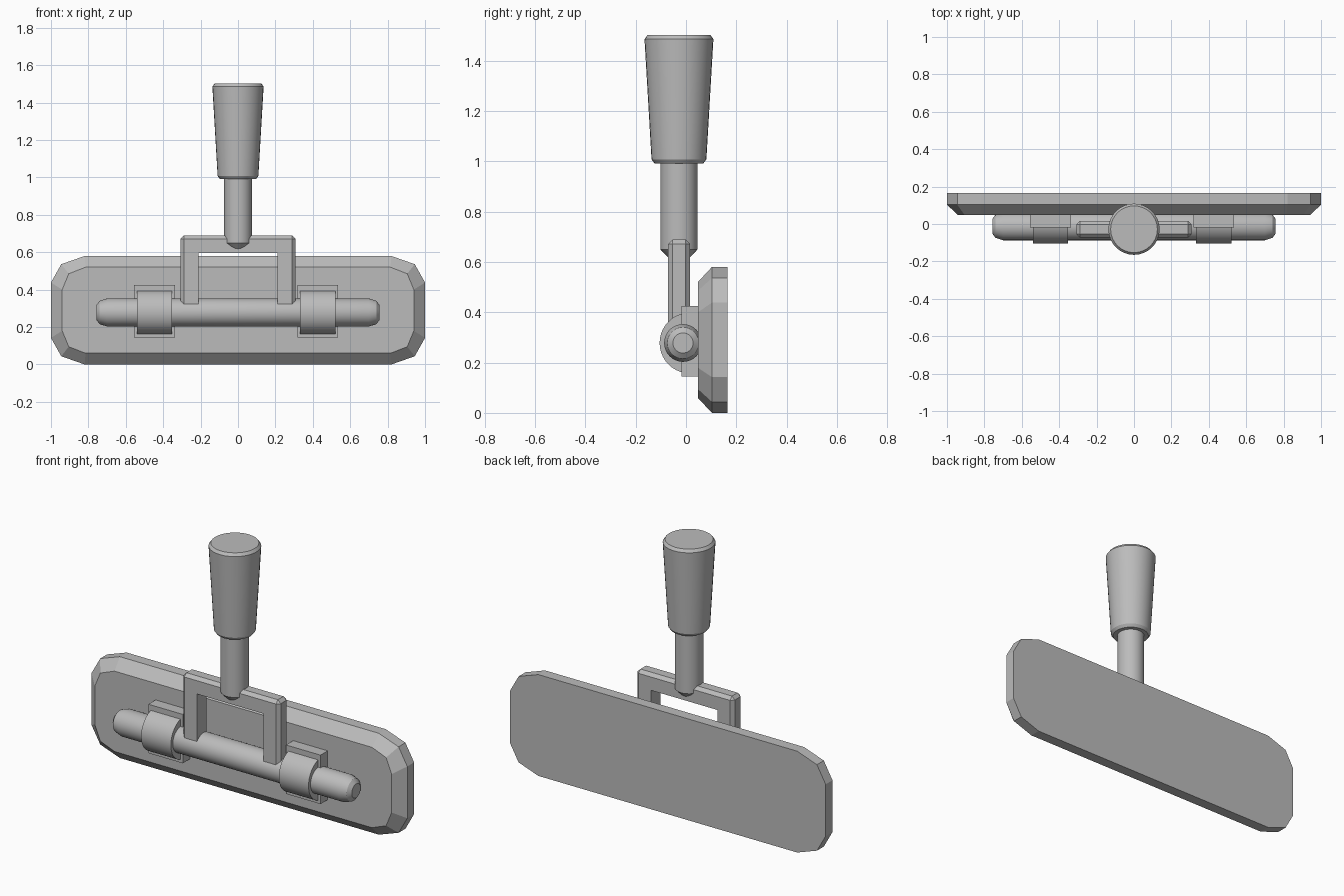
import bpy, bmesh
from math import sin, cos, pi, radians
from mathutils import Matrix

cube = bpy.data.objects.get("Cube")
if cube:
    bpy.data.objects.remove(cube, do_unlink=True)

GREY = (0.5, 0.5, 0.5, 1)
grey = bpy.data.materials.new("plain grey")
grey.use_nodes = True
grey.diffuse_color = GREY
grey.node_tree.nodes["Principled BSDF"].inputs["Base Color"].default_value = GREY


def finish(name, bm, smooth=False):
    """Turn a bmesh into a named object with the shared material."""
    bmesh.ops.recalc_face_normals(bm, faces=bm.faces)
    mesh = bpy.data.meshes.new(name)
    bm.to_mesh(mesh)
    bm.free()
    mesh.materials.append(grey)
    obj = bpy.data.objects.new(name, mesh)
    bpy.context.collection.objects.link(obj)
    if smooth:
        bpy.ops.object.select_all(action='DESELECT')
        obj.select_set(True)
        bpy.context.view_layer.objects.active = obj
        bpy.ops.object.shade_smooth_by_angle(angle=radians(25))
    return obj


def loft(bm, rings):
    """Join closed rings of points and cap both ends."""
    loops = [[bm.verts.new(p) for p in ring] for ring in rings]
    n = len(loops[0])
    for a, b in zip(loops, loops[1:]):
        for i in range(n):
            j = (i + 1) % n
            bm.faces.new((a[i], a[j], b[j], b[i]))
    bm.faces.new(loops[0])
    bm.faces.new(loops[-1])


def lathe(name, profile, matrix, sides=32):
    """Turned part from (radius, height) pairs about local z."""
    bm = bmesh.new()
    loft(bm, [[(r * cos(2 * pi * i / sides), r * sin(2 * pi * i / sides), h)
               for i in range(sides)] for r, h in profile])
    bm.transform(matrix)
    return finish(name, bm, True)


def box(name, low, high):
    bm = bmesh.new()
    size = [b - a for a, b in zip(low, high)]
    mid = [(a + b) / 2 for a, b in zip(low, high)]
    bmesh.ops.create_cube(bm, size=1, matrix=Matrix.Translation(mid) @ Matrix.Diagonal((*size, 1)))
    return finish(name, bm)


# Mirror plate: one corner of the outline, reflected into the other three
def plate_ring(corner, y):
    back = corner[::-1]
    ring = corner + [(-x, z) for x, z in back] + [(-x, -z) for x, z in corner] + [(x, -z) for x, z in back]
    return [(x, y, z + 0.29) for x, z in ring]


outer = [(1.0, 0.148), (0.945, 0.246), (0.82, 0.29)]
inner = [(0.94, 0.11), (0.905, 0.195), (0.815, 0.23)]
bm = bmesh.new()
loft(bm, [plate_ring(inner, 0.047), plate_ring(outer, 0.103), plate_ring(outer, 0.165)])
finish("mirror_plate", bm)

# Handle and its stem
post = Matrix.Translation((0, -0.028, 0))
lathe("handle", [(0.097, 0.992), (0.109, 1.008), (0.137, 1.486), (0.125, 1.502)], post)
lathe("stem", [(0.03, 0.605), (0.074, 0.65), (0.074, 1.0)], post)

# Horizontal rod with rounded ends
tip = [(0.075, 0.70), (0.062, 0.74), (0.04, 0.757)]
rod = [(r, -h) for r, h in tip[::-1]] + tip
lathe("rod", rod, Matrix.Translation((0, -0.012, 0.278)) @ Matrix.Rotation(pi / 2, 4, 'Y'))

# U-shaped bracket, chamfered along its outside
W, TOP, FOOT = 0.308, 0.69, 0.28
outline = [(-W, FOOT), (-W, TOP), (W, TOP), (W, FOOT),
           (0.21, FOOT), (0.21, 0.596), (-0.21, 0.596), (-0.21, FOOT)]
bm = bmesh.new()
loft(bm, [[(x, y, z) for x, z in outline] for y in (-0.071, 0.016)])


def outside(v):
    return abs(v.co.x) > W - 0.01


edges = [e for e in bm.edges if all(outside(v) for v in e.verts)
         and max(v.co.z for v in e.verts) > TOP - 0.01]
bmesh.ops.bevel(bm, geom=edges, offset=0.018, segments=1, affect='EDGES')
finish("bracket", bm)

# Clips holding the rod: a rounded strap on a flat base
for side, cx in (("right", -0.446), ("left", 0.426)):
    box(side + "_clip_base", (cx - 0.109, -0.018, 0.145), (cx + 0.109, 0.05, 0.425))
    arc = [(0.016 - 0.121 * cos(a), 0.278 + 0.121 * sin(a))
           for a in (pi * (i / 20 - 0.5) for i in range(21))]
    bm = bmesh.new()
    loft(bm, [[(cx + dx, y, z) for y, z in arc] for dx in (-0.094, 0.094)])
    finish(side + "_clip_strap", bm, True)
